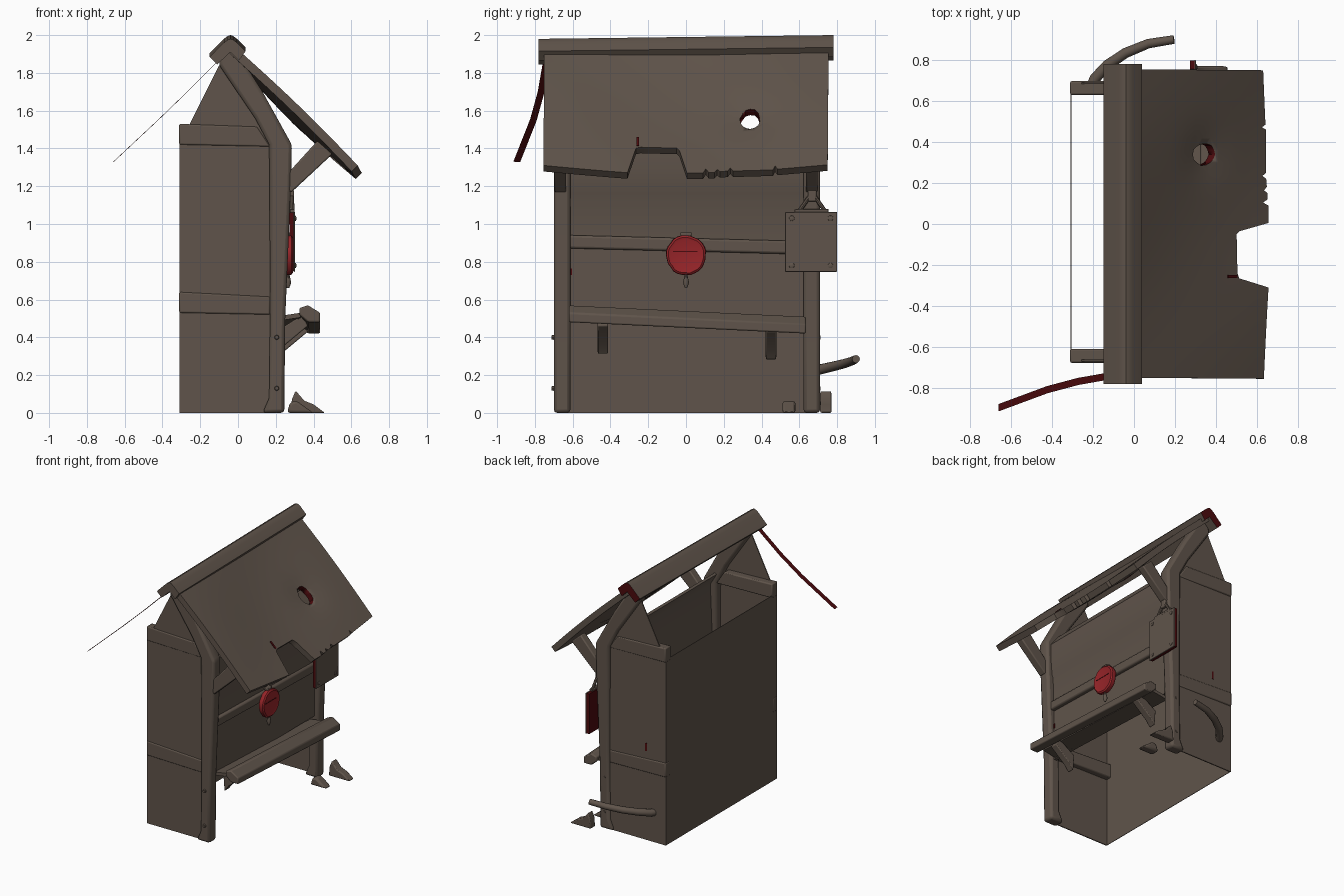
import bpy, bmesh, math, random
from mathutils import Vector

if "Cube" in bpy.data.objects:
    bpy.data.objects.remove(bpy.data.objects["Cube"])
random.seed(4)


def material(name, rgb):
    m = bpy.data.materials.new(name)
    m.diffuse_color = (*rgb, 1)
    m.use_nodes = True
    m.node_tree.nodes["Principled BSDF"].inputs["Base Color"].default_value = m.diffuse_color
    return m


WOOD = material("weathered wood", (0.115, 0.088, 0.069))
RED = material("seal red", (0.31, 0.018, 0.022))
DARK = material("dark red", (0.07, 0.003, 0.004))


def finish(name, bm, mat, bevel=0, smooth=True):
    bmesh.ops.recalc_face_normals(bm, faces=bm.faces[:])
    me = bpy.data.meshes.new(name)
    bm.to_mesh(me)
    bm.free()
    me.materials.append(mat)
    ob = bpy.data.objects.new(name, me)
    bpy.context.collection.objects.link(ob)
    if bevel:
        b = ob.modifiers.new("bevel", 'BEVEL')
        b.width, b.segments, b.limit_method = bevel, 2, 'ANGLE'
    if smooth:
        bpy.ops.object.select_all(action='DESELECT')
        ob.select_set(True)
        bpy.context.view_layer.objects.active = ob
        bpy.ops.object.shade_smooth_by_angle(angle=math.radians(35))
    return ob


def loft(name, a, b, mat, bevel=0):
    """Solid between two matching 3D outlines."""
    bm = bmesh.new()
    va = [bm.verts.new(p) for p in a]
    vb = [bm.verts.new(p) for p in b]
    bm.faces.new(va)
    bm.faces.new(vb[::-1])
    for i in range(len(a)):
        j = (i + 1) % len(a)
        bm.faces.new((va[i], vb[i], vb[j], va[j]))
    return finish(name, bm, mat, bevel)


def profile(name, xz, y0, y1, mat, bevel=0, z0=0, z1=0):
    """Outline in x,z drawn along y, with an optional height change at each end."""
    return loft(name, [(x, y0, z + z0) for x, z in xz],
                [(x, y1, z + z1) for x, z in xz], mat, bevel)


def rod(name, path, radii, mat, sides=10):
    bm = bmesh.new()
    pts = [Vector(p) for p in path]
    rings = []
    for i, p in enumerate(pts):
        d = (pts[min(i + 1, len(pts) - 1)] - pts[max(i - 1, 0)]).normalized()
        u = d.cross(Vector((0, 0, 1)) if abs(d.z) < 0.9 else Vector((0, 1, 0))).normalized()
        v = d.cross(u)
        rings.append([bm.verts.new(p + radii[i] * (math.cos(t) * u + math.sin(t) * v))
                      for t in (2 * math.pi * k / sides for k in range(sides))])
    for r, s in zip(rings, rings[1:]):
        for k in range(sides):
            bm.faces.new((r[k], r[(k + 1) % sides], s[(k + 1) % sides], s[k]))
    bm.faces.new(rings[0])
    bm.faces.new(rings[-1][::-1])
    return finish(name, bm, mat)


def box(name, x, y, z, mat, bevel=0):
    return profile(name, [(x[0], z[0]), (x[1], z[0]), (x[1], z[1]), (x[0], z[1])],
                   y[0], y[1], mat, bevel)


# open box body: back wall, and side walls with gables
box("back_wall", (-0.31, -0.306), (-0.67, 0.69), (0, 1.44), WOOD)
side = [(-0.31, 0), (0.2, 0), (0.2, 1.42), (-0.06, 1.84), (-0.1, 1.84), (-0.27, 1.5), (-0.31, 1.45)]
post = [(0.13, 0), (0.165, 0.08), (0.17, 0.6), (0.165, 1.42), (0.09, 1.56), (-0.1, 1.84), (-0.1, 1.89),
        (-0.04, 1.945), (0.01, 1.89), (0.13, 1.7), (0.285, 1.42), (0.28, 1.2), (0.25, 0.5), (0.245, 0)]
for s, tag, o in ((-1, "front", 0), (1, "rear", 0.02)):
    profile(tag + "_side_wall", side, s * (0.662 + o), s * (0.67 + o), WOOD)
    profile(tag + "_bent_post", post, s * (0.612 + o * 0.5), s * (0.70 + o * 0.5), WOOD, 0.018)
    profile(tag + "_upper_side_beam", [(-0.312, 1.42), (0.17, 1.41), (0.1, 1.515), (-0.312, 1.53)],
            s * (0.61 + o), s * (0.677 + o), WOOD, 0.008)
    profile(tag + "_middle_side_beam", [(-0.312, 0.53), (0.17, 0.52), (0.17, 0.615), (-0.312, 0.64)],
            s * (0.62 + o), s * (0.677 + o), WOOD, 0.008)
    profile(tag + "_roof_strut", [(0.22, 1.22), (0.28, 1.165), (0.50, 1.37), (0.42, 1.44)],
            s * 0.665 - 0.03, s * 0.665 + 0.03, WOOD, 0.008)
    for z in (0.13, 0.4):
        rod(tag + "_post_peg", [(0.205, s * 0.695, z), (0.205, s * 0.713, z)], [0.014, 0.01], WOOD, 8)

# boarded face between the posts
profile("upper_face_board", [(0.20, 0.88), (0.225, 0.88), (0.228, 1.13), (0.238, 1.16), (0.25, 1.3),
        (0.25, 1.40), (0.18, 1.49), (0.165, 1.48), (0.22, 1.39), (0.21, 1.16)], -0.62, 0.63, WOOD)
box("lower_face_board", (0.195, 0.22), (-0.62, 0.63), (0.48, 0.89), WOOD)
profile("face_rail", [(0.2, 0.855), (0.25, 0.855), (0.25, 0.925), (0.2, 0.925)],
        -0.62, 0.63, WOOD, 0.012, 0.016, -0.016)

# sloping ledge on two brackets
profile("ledge", [(0.325, 0.485), (0.37, 0.445), (0.435, 0.445), (0.435, 0.495), (0.37, 0.535), (0.325, 0.52)],
        -0.62, 0.635, WOOD, 0.008, 0.035, -0.025)
profile("ledge_inner_board", [(0.20, 0.455), (0.33, 0.475), (0.33, 0.50), (0.20, 0.48)],
        -0.6, 0.6, WOOD, 0, 0.03, -0.02)
for y, dz in ((-0.44, 0.01), (0.45, -0.02)):
    profile("ledge_bracket", [(0.20, 0.42), (0.21, 0.30), (0.25, 0.35), (0.37, 0.45), (0.345, 0.5), (0.31, 0.49)],
            y - 0.028, y + 0.028, WOOD, 0.006, dz, dz)

# tilted, warped roof slab with a broken edge: outline in (y, distance down the slope)
A, B = Vector((-0.03, 0, 1.95)), Vector((0.655, 0, 1.27))
normal = Vector((0.705, 0, 0.71))
edge = [(-0.75, 0), (-0.755, 0.955), (-0.31, 1), (-0.265, 0.8), (-0.24, 0.79), (-0.05, 0.79), (-0.035, 0.81),
        (0.005, 1), (0.09, 1), (0.105, 0.965), (0.12, 0.995), (0.15, 0.995), (0.165, 0.97), (0.18, 0.99),
        (0.22, 0.985), (0.235, 0.96), (0.25, 0.985), (0.46, 0.98), (0.472, 0.95), (0.485, 0.975),
        (0.75, 0.95), (0.755, 0)]


def roof_point(y, t):
    """Middle sags, ends bulge, and there is a dent around the hole."""
    sag = math.sin(math.pi * min(t, 1)) * (0.012 - 0.036 * math.cos(math.pi * y / 1.51) ** 2)
    sag += 0.012 * t * (abs(y) / 0.75) ** 2
    dent = -0.018 * math.exp(-((y - 0.34) ** 2 + ((t - 0.56) * 0.96) ** 2) / 0.014)
    return A + (B - A) * t + Vector((0, y, 0)) + normal * (sag + dent)


bm = bmesh.new()
bm.faces.new([bm.verts.new((y, t, 0)) for y, t in edge])
for axis, cuts in (((1, 0, 0), [-0.72 + 0.06 * i for i in range(25)]), ((0, 1, 0), [0.06 * i for i in range(1, 16)])):
    for c in cuts:
        bmesh.ops.bisect_plane(bm, geom=bm.verts[:] + bm.edges[:] + bm.faces[:], dist=1e-5,
                               plane_co=Vector(axis) * c, plane_no=axis)
flat = bmesh.ops.extrude_face_region(bm, geom=bm.faces[:])["geom"]
lower = {v for v in flat if isinstance(v, bmesh.types.BMVert)}
for v in bm.verts:
    v.co = roof_point(v.co.x, v.co.y) - normal * (0.045 if v in lower else 0)
roof = finish("roof_slab", bm, WOOD)
roof.data.materials.append(DARK)

# ragged hole through the roof, with raw red rim
c = roof_point(0.34, 0.565)
down = (B - A).normalized()
ring = []
for k in range(14):
    t = 2 * math.pi * k / 14
    r = random.uniform(0.9, 1.08)
    ring.append(c + down * 0.076 * r * math.cos(t) + Vector((0, 0.056 * r * math.sin(t), 0)))
cutter = loft("roof_hole_cutter", [p + normal * 0.1 for p in ring], [p - normal * 0.15 for p in ring], WOOD)
cutter.data.materials.append(DARK)
for f in cutter.data.polygons:
    f.material_index = 1
cutter.hide_render = True
cutter.hide_viewport = True
cut = roof.modifiers.new("hole", 'BOOLEAN')
cut.operation, cut.solver, cut.object = 'DIFFERENCE', 'EXACT', cutter

# ridge cap, with a raw red end
cap = [(-0.15, 1.895), (-0.075, 1.97), (-0.055, 1.985), (-0.04, 1.99), (-0.025, 1.985), (-0.005, 1.97),
       (0.04, 1.925), (0.005, 1.875), (-0.04, 1.92), (-0.11, 1.855)]
ridge = profile("ridge_cap", cap, -0.78, 0.78, WOOD, 0, -0.01, 0.01)
ridge.data.materials.append(DARK)
for f in ridge.data.polygons:
    if f.normal.y > 0.9:
        f.material_index = 1

# round red seal hanging on the rail, with clip and drip
bm = bmesh.new()
prof = [(0.25, 0.1), (0.262, 0.106), (0.282, 0.104), (0.29, 0.094), (0.286, 0.08)]
N = 28
wob = [random.uniform(0.97, 1.03) for _ in range(N)]
rings = [[bm.verts.new((x, r * wob[k] * math.cos(2 * math.pi * k / N),
          0.835 + r * wob[k] * math.sin(2 * math.pi * k / N))) for k in range(N)] for x, r in prof]
for r, s in zip(rings, rings[1:]):
    for k in range(N):
        bm.faces.new((r[k], r[(k + 1) % N], s[(k + 1) % N], s[k]))
bm.faces.new(rings[0])
bm.faces.new(rings[-1])
finish("round_seal", bm, RED)
box("seal_scratch", (0.283, 0.288), (-0.07, 0.06), (0.851, 0.857), DARK)
box("seal_clip", (0.24, 0.275), (-0.03, 0.03), (0.935, 0.955), WOOD, 0.005)
rod("seal_drop", [(0.265, 0, 0.745), (0.265, 0, 0.72), (0.265, 0, 0.69), (0.265, 0, 0.66)],
    [0.006, 0.01, 0.017, 0.006], WOOD)

# square plate hung on the rear post
box("plate_backing", (0.272, 0.296), (0.528, 0.797), (0.75, 1.06), DARK)
box("plate_face", (0.294, 0.302), (0.525, 0.80), (0.747, 1.063), WOOD, 0.003)
for y in (0.56, 0.765):
    for z in (0.78, 1.03):
        rod("plate_rivet", [(0.3, y, z), (0.306, y, z), (0.309, y, z)], [0.015, 0.014, 0.007], WOOD, 10)
box("plate_hanger_bar", (0.275, 0.3), (0.575, 0.755), (1.06, 1.08), WOOD, 0.004)
for y in (0.6, 0.735):
    rod("plate_hanger_arm", [(0.288, y, 1.07), (0.285, 0.668, 1.165)], [0.011, 0.011], WOOD, 8)
box("plate_hanger_hook", (0.265, 0.297), (0.645, 0.69), (1.12, 1.18), WOOD, 0.006)

# curved hook on the rear side
rod("side_hook", [(-0.21, 0.66, 0.225), (-0.19, 0.71, 0.23), (-0.13, 0.775, 0.245), (-0.04, 0.835, 0.26),
                  (0.07, 0.88, 0.275), (0.195, 0.90, 0.285)],
    [0.028, 0.027, 0.026, 0.025, 0.023, 0.021], WOOD, 12)

# red streamer tied to the ridge
strip = [(-0.11, -0.757, 1.86), (-0.27, -0.785, 1.70), (-0.42, -0.825, 1.555), (-0.655, -0.912, 1.335)]
for p, q in zip(strip, strip[1:]):
    w = Vector((0, 0.034, -0.003))
    a = [Vector(p), Vector(q), Vector(q) + w, Vector(p) + w]
    loft("streamer", a, [v + Vector((-0.005, 0, -0.005)) for v in a], DARK)

# broken splinters on the ground
profile("large_splinter", [(0.28, 0), (0.46, 0), (0.40, 0.045), (0.35, 0.065), (0.305, 0.118), (0.285, 0.07)],
        0.71, 0.77, WOOD, 0.008)
profile("small_splinter", [(0.26, 0), (0.40, 0), (0.35, 0.035), (0.31, 0.065), (0.275, 0.055)],
        0.51, 0.58, WOOD, 0.014)

# raw red nicks on the roof, face and rear side
m = roof_point(-0.255, 0.75)
profile("roof_nick", [(m.x - 0.02, m.z + 0.023), (m.x + 0.025, m.z - 0.021), (m.x + 0.028, m.z - 0.018),
                      (m.x - 0.017, m.z + 0.026)], -0.263, -0.248, DARK)
box("face_nick", (0.215, 0.225), (-0.613, -0.603), (0.73, 0.765), DARK)
box("side_nick", (-0.15, -0.135), (0.687, 0.693), (0.69, 0.75), DARK)
